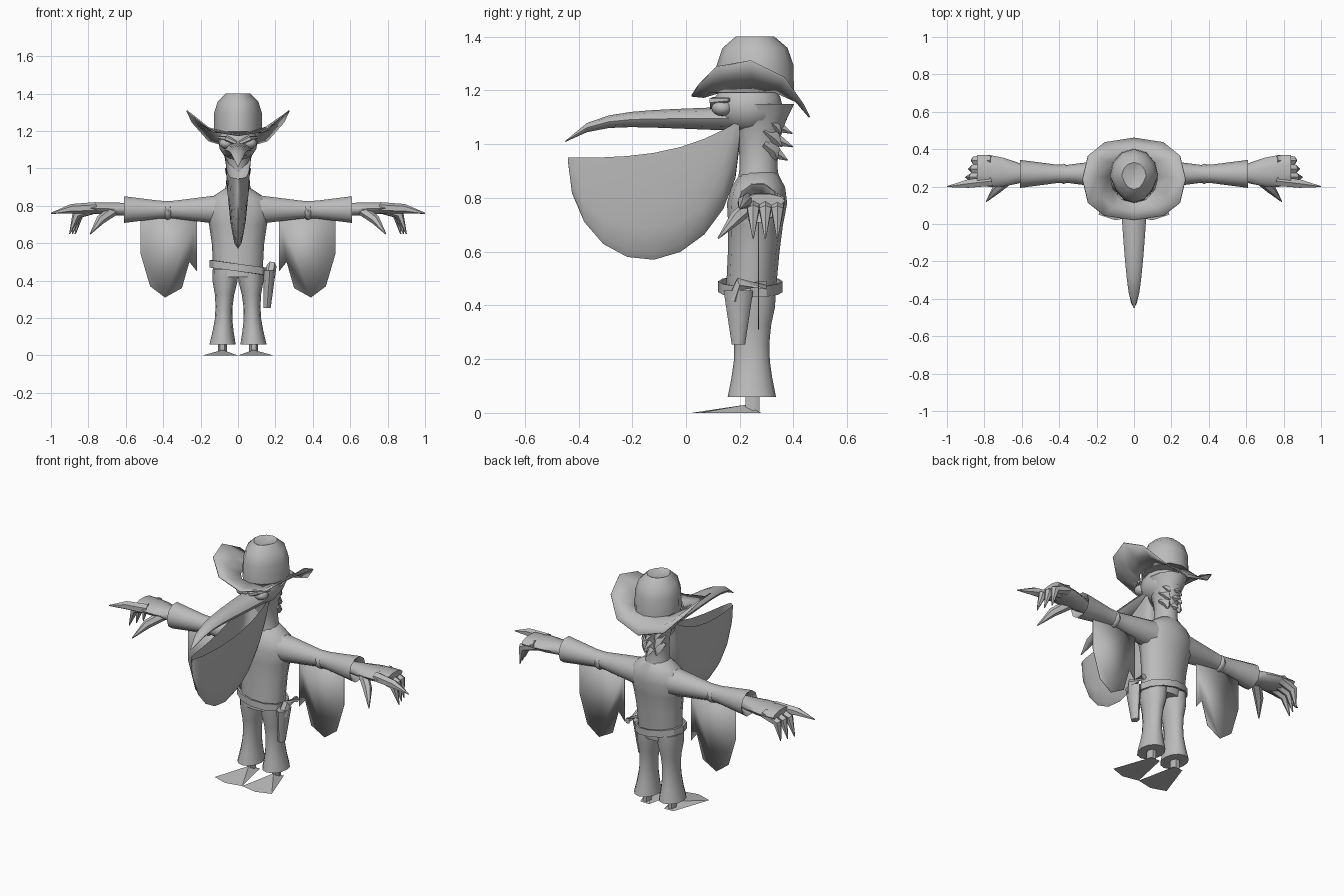
import bpy, bmesh
from math import sin, cos, pi, tau, radians, copysign
from mathutils import Vector as V

cube = bpy.data.objects.get("Cube")
if cube:
    bpy.data.objects.remove(cube)

shade = 0.5
grey = bpy.data.materials.new("plain grey")
grey.use_nodes = True
grey.diffuse_color = (shade, shade, shade, 1)
bsdf = grey.node_tree.nodes["Principled BSDF"]
bsdf.inputs["Base Color"].default_value = (shade, shade, shade, 1)


def finish(name, bm, angle=50):
    bmesh.ops.recalc_face_normals(bm, faces=bm.faces)
    mesh = bpy.data.meshes.new(name)
    bm.to_mesh(mesh)
    bm.free()
    mesh.materials.append(grey)
    part = bpy.data.objects.new(name, mesh)
    bpy.context.collection.objects.link(part)
    bpy.ops.object.select_all(action='DESELECT')
    part.select_set(True)
    bpy.context.view_layer.objects.active = part
    bpy.ops.object.shade_smooth_by_angle(angle=radians(angle))
    return part


def steps(count):
    return [i / count for i in range(count + 1)]


def ring(centre, u, v, sides=10):
    centre, u, v = V(centre), V(u), V(v)
    angles = [tau * i / sides for i in range(sides)]
    return [centre + u * cos(a) + v * sin(a) for a in angles]


def flat_ring(x, y, z, half_width, half_depth, sides=12):
    return ring((x, y, z), (half_width, 0, 0), (0, half_depth, 0), sides)


def side_ring(x, y, z, half_depth, half_height):
    return ring((x, y, z), (0, half_depth, 0), (0, 0, half_height))


def loft(name, rings, closed=True, caps=True, angle=50):
    bm = bmesh.new()
    rows = [[bm.verts.new(p) for p in r] for r in rings]
    count = len(rows[0])
    for low, high in zip(rows, rows[1:]):
        for i in range(count if closed else count - 1):
            j = (i + 1) % count
            bm.faces.new((low[i], low[j], high[j], high[i]))
    if caps:
        bm.faces.new(rows[0])
        bm.faces.new(rows[-1])
    return finish(name, bm, angle)


def tube(name, path, radii, sides=6):
    # Tapered limb following a path
    path = [V(p) for p in path]
    before, after = path[:1] + path[:-1], path[1:] + path[-1:]
    rings = []
    for p, a, b, radius in zip(path, before, after, radii):
        along = (b - a).normalized()
        u = along.cross(V((0, 1, 0))).normalized()
        rings.append(ring(p, u * radius, along.cross(u) * radius, sides))
    return loft(name, rings)


def ellipsoid(name, centre, radii):
    bm = bmesh.new()
    bmesh.ops.create_uvsphere(bm, u_segments=12, v_segments=8, radius=1)
    bmesh.ops.scale(bm, verts=bm.verts, vec=radii)
    bmesh.ops.translate(bm, verts=bm.verts, vec=centre)
    return finish(name, bm)


def spine(z):
    return 0.21 + 0.07 * z


# Shirt body: broad shoulders closing in at the collar
body = [(0.42, 0.13), (0.6, 0.14), (0.7, 0.155), (0.78, 0.18), (0.84, 0.15), (0.9, 0.06)]
loft("torso", [flat_ring(0, spine(z), z, w, 0.04 + 0.4 * w) for z, w in body])

# Neck waists in the middle, head is a rounded mass in front of it
neck = []
for t in steps(5):
    pinch = 0.06 + 0.12 * (t - 0.4) ** 2
    neck.append(flat_ring(0, 0.27, 0.85 + 0.3 * t, pinch, pinch + 0.03 * t))
loft("neck", neck)
ellipsoid("head", (0, 0.23, 1.14), (0.105, 0.13, 0.1))

# Tilted belt with a thick rim
tilt = V((0, 0, -0.02))
belt = []
for lift, grow in ((-1, 0), (-1, 1), (1, 1), (1, 0)):
    wide, deep = 0.14 + 0.012 * grow, 0.11 + 0.01 * grow
    belt.append(ring((0, 0.24, 0.47 + 0.02 * lift), V((wide, 0, 0)) + tilt, (0, deep, 0), 12))
loft("belt", belt, caps=False, angle=30)

# Upper bill: long taper that hooks down at the tip
bill = []
for t in steps(8):
    taper = 0.003 + 0.072 * (1 - t) ** 0.5
    hook = 1.095 - 0.085 * t ** 7
    bill.append(ring((0, 0.2 - 0.65 * t, hook), (taper, 0, 0), (0, 0, taper * 0.6), 8))
loft("upper_bill", bill)

# Lower pouch: open bag hanging between a curved rim and a rounded keel
pouch = []
for t in steps(10):
    y = -0.12 + 0.32 * cos(pi * t)
    s = (0.2 - y) / 0.64
    rim = 0.95 + 0.14 * (1 - s) ** 3
    keel = 0.94 + 0.06 * (1 - s) - 0.4 * sin(pi * t)
    wide = 0.005 + 0.065 * (1 - s) ** 0.5
    pouch.append([V((wide * cos(pi * b), y, rim + (keel - rim) * sin(pi * b)))
                  for b in steps(8)])
loft("lower_pouch", pouch, closed=False, caps=False, angle=60)

# Rows of pointed feathers down the back of the neck
for row in range(4):
    z = 1.12 - 0.05 * row
    reach = 0.375 + 0.025 * sin(row)
    for x in (-0.04, 0, 0.04):
        back = reach - abs(x)
        tube("neck_feather", [(x, 0.29, z + 0.03), (x, 0.33, z), (x, back, z - 0.03)],
             (0.03, 0.025, 0.002), 4)

# Hat crown: domed, narrower in front, dented on top
crown = []
for t in (0, 0.5, 0.8, 1):
    size = 1 - 0.5 * t ** 5
    layer = flat_ring(0, 0.257, 1.19 + 0.21 * t, 0.13 * size, 0.145 * size)
    for p in layer:
        if p.y < 0.25:
            p.x *= 0.88
    crown.append(layer)
crown.append(flat_ring(0, 0.257, 1.385, 0.01, 0.04))
loft("hat_crown", crown, angle=60)

# Hat brim: curled up at the sides, dipping at the back
inner = flat_ring(0, 0.257, 1.195, 0.13, 0.145)
outer = []
for i in range(len(inner)):
    c, s = cos(tau * i / len(inner)), sin(tau * i / len(inner))
    x = copysign(abs(c) ** 0.8, c)
    y = copysign(abs(s) ** 0.8, s)
    outer.append(V((0.275 * x, 0.24 + 0.22 * y, 1.14 - 0.04 * s + 0.17 * c * c)))
sag = V((0, 0, -0.012))
middle = [a.lerp(b, 0.5) + sag for a, b in zip(inner, outer)]
brim = loft("hat_brim", [inner, middle, outer], caps=False, angle=60)
thickness = brim.modifiers.new("thickness", 'SOLIDIFY')
thickness.thickness = 0.006
thickness.offset = 0

for side, s in (("left_", 1), ("right_", -1)):

    def mirrored(points):
        return [V((s * x, y, z)) for x, y, z in points]

    # Eye with a heavy brow
    ellipsoid(side + "eye", (s * 0.06, 0.135, 1.135), (0.04, 0.04, 0.03))
    tube(side + "brow", mirrored([(0.01, 0.1, 1.135), (0.06, 0.1, 1.16), (0.1, 0.16, 1.165)]),
         (0.012, 0.016, 0.008))

    # Sleeve: narrow at the elbow, flared and hollow at the cuff
    sleeve = []
    for t in steps(8):
        x = 0.1 + 0.51 * t
        r = 0.045 + 0.13 * abs(x - 0.38)
        sleeve.append(side_ring(s * x, 0.268, 0.78, r, r))
    for x, r in ((0.6, 0.06), (0.56, 0.04)):
        sleeve.append(side_ring(s * x, 0.268, 0.78, r, r))
    loft(side + "sleeve", sleeve)
    ellipsoid(side + "elbow", (s * 0.375, 0.268, 0.775), (0.03, 0.055, 0.05))

    # Hand: fan-shaped palm, pointing finger, drooping fingers and thumb
    palm = []
    for t in steps(4):
        palm.append(side_ring(s * (0.56 + 0.28 * t), 0.268 + 0.02 * t, 0.78 + 0.01 * t,
                              0.035 + 0.05 * sin(2 * t), 0.036 - 0.01 * t ** 3))
    loft(side + "palm", palm)

    def digit(name, knuckle, tip, bend):
        joint = V(knuckle).lerp(V(tip), 0.5) + V((bend, 0, bend))
        tube(side + name, mirrored([knuckle, joint, tip]), (0.03, 0.025, 0.003))

    digit("pointer", (0.76, 0.23, 0.79), (1, 0.2, 0.76), 0.01)
    digit("thumb", (0.66, 0.25, 0.78), (0.79, 0.12, 0.65), 0.01)
    for i, name in enumerate(("second_finger", "third_finger", "fourth_finger")):
        y, inset = 0.25 + 0.045 * i, 0.015 * i
        digit(name, (0.76, y, 0.79), (0.9 - inset, y, 0.65), 0.035)

    # Flat hanging feathers under the sleeve
    bm = bmesh.new()
    outline = [(0.22, 0.75), (0.22, 0.45), (0.26, 0.5), (0.3, 0.36), (0.39, 0.31),
               (0.47, 0.37), (0.52, 0.54), (0.52, 0.75)]
    panel = bm.faces.new([bm.verts.new((s * x, 0.268, z)) for x, z in outline])
    wing = finish(side + "wing_feathers", bm)
    depth = wing.modifiers.new("thickness", 'SOLIDIFY')
    depth.thickness = 0.003

    # Flared trouser leg
    leg = []
    for t in steps(6):
        z = 0.06 + 0.4 * t
        r = min(0.07, 0.045 + 0.9 * (z - 0.24) ** 2)
        leg.append(flat_ring(s * (0.085 - 0.04 * z), 0.245, z, r, r + 0.02))
    loft(side + "trouser_leg", leg)

    # Thin shin and flat webbed foot
    loft(side + "shin", [flat_ring(s * 0.083, 0.247, z, 0.024, 0.03, 6) for z in (0.005, 0.08)])
    bm = bmesh.new()
    sole = [(0.05, 0.28), (0.11, 0.28), (0.19, 0.05), (0.1, 0.02), (0, 0.04)]
    base = [bm.verts.new((s * x, y, 0)) for x, y in sole]
    ankle = bm.verts.new((s * 0.083, 0.22, 0.03))
    bm.faces.new(base)
    for a, b in zip(base, base[1:] + base[:1]):
        bm.faces.new((a, b, ankle))
    finish(side + "foot", bm, 30)

# Tapered holster with a pistol grip curling out of the top
loft("holster", [flat_ring(0.155 + 0.015 * t, 0.195, 0.255 + 0.2 * t,
                           0.02 + 0.012 * t, 0.025 + 0.03 * t, 8) for t in steps(3)])
tube("pistol_grip", [(0.17, 0.18, 0.42), (0.18, 0.2, 0.48), (0.18, 0.3, 0.475)],
     (0.028, 0.026, 0.018))
